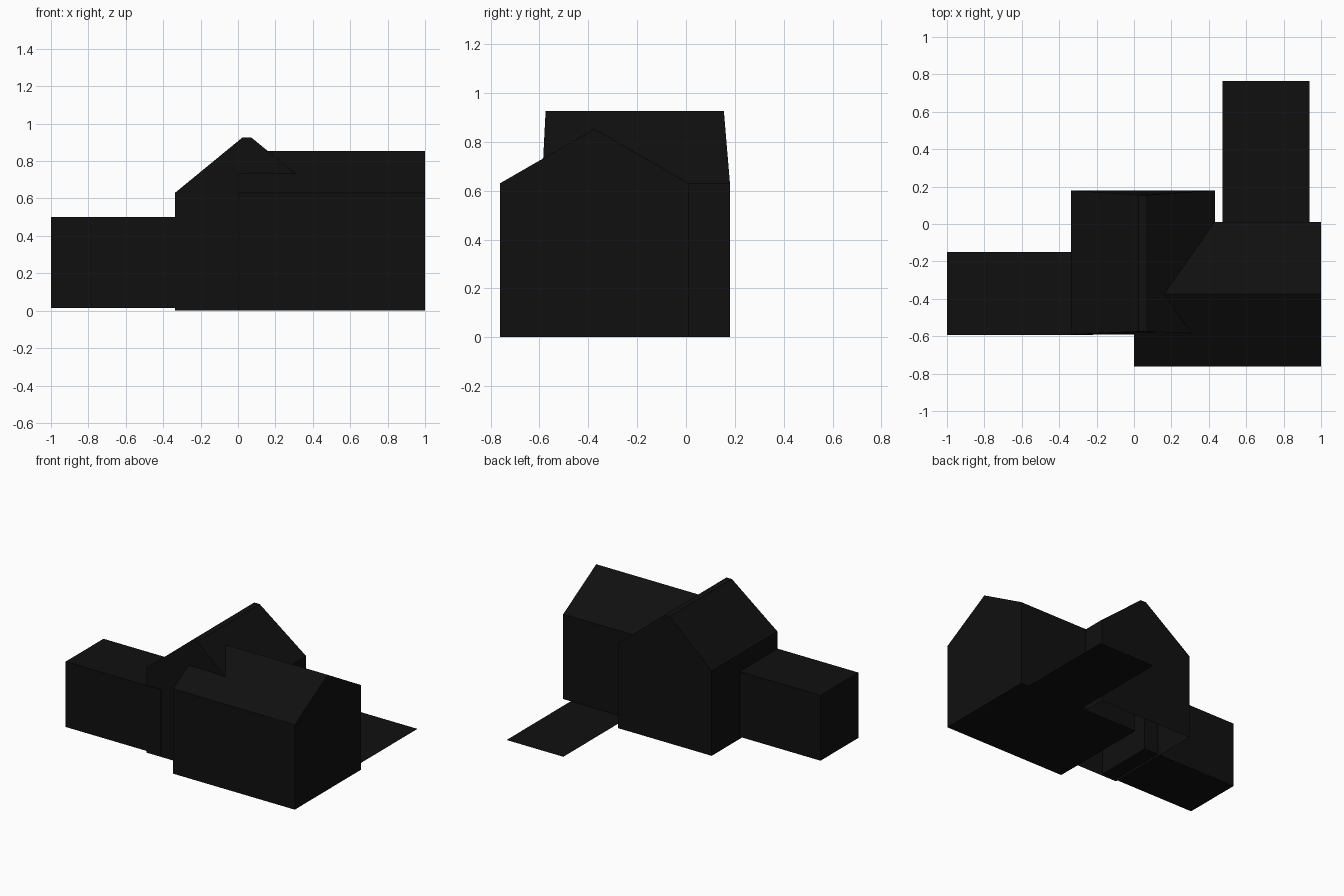
import bpy, bmesh

if "Cube" in bpy.data.objects:
    bpy.data.objects.remove(bpy.data.objects["Cube"])

mat = bpy.data.materials.new("dark")
mat.diffuse_color = (0.005, 0.005, 0.005, 1)
mat.use_nodes = True
mat.node_tree.nodes["Principled BSDF"].inputs["Base Color"].default_value = mat.diffuse_color


def finish(name, bm):
    bmesh.ops.recalc_face_normals(bm, faces=bm.faces)
    me = bpy.data.meshes.new(name)
    bm.to_mesh(me)
    bm.free()
    me.materials.append(mat)
    ob = bpy.data.objects.new(name, me)
    bpy.context.collection.objects.link(ob)
    return ob


def prism(name, ring_a, ring_b, open_bottom=False):
    """Solid between two matching end profiles; edge 0-1 is the floor."""
    bm = bmesh.new()
    a = [bm.verts.new(p) for p in ring_a]
    b = [bm.verts.new(p) for p in ring_b]
    n = len(a)
    bm.faces.new(a)
    bm.faces.new(b[::-1])
    sides = [bm.faces.new((a[i], b[i], b[(i + 1) % n], a[(i + 1) % n])) for i in range(n)]
    bmesh.ops.recalc_face_normals(bm, faces=bm.faces)
    if open_bottom:
        bmesh.ops.delete(bm, geom=[sides[0]], context='FACES_ONLY')
    return finish(name, bm)


# main house: flat-topped ridge along y, gables leaning slightly inward, open underneath
EAVE, TOP = 0.63, 0.927
profile = [(-0.337, 0), (0.432, 0), (0.432, EAVE), (0.07, TOP), (0.025, TOP), (-0.337, EAVE)]


def gable(y_wall, y_top):
    return [(x, y_top if z > EAVE else y_wall, z) for x, z in profile]


prism("main_house", gable(-0.59, -0.575), gable(0.18, 0.155), open_bottom=True)

# right wing: ridge along x, its roof running into the main roof
wing = [(-0.762, 0), (0.012, 0), (0.012, EAVE), (-0.375, 0.853), (-0.762, EAVE)]
prism("right_wing", [(0, y, z) for y, z in wing], [(1, y, z) for y, z in wing])

# left flat-roofed extension, reaching a little into the main house
box = [(-0.594, 0.015), (-0.15, 0.015), (-0.15, 0.5), (-0.594, 0.5)]
prism("left_extension", [(-1, y, z) for y, z in box], [(-0.22, y, z) for y, z in box])

# flat driveway behind the right wing
bm = bmesh.new()
bm.faces.new([bm.verts.new((x, y, 0)) for x, y in
              ((0.472, 0.012), (0.938, 0.012), (0.938, 0.765), (0.472, 0.765))])
drive = finish("driveway", bm)
if drive.data.polygons[0].normal.z < 0:
    drive.data.flip_normals()
